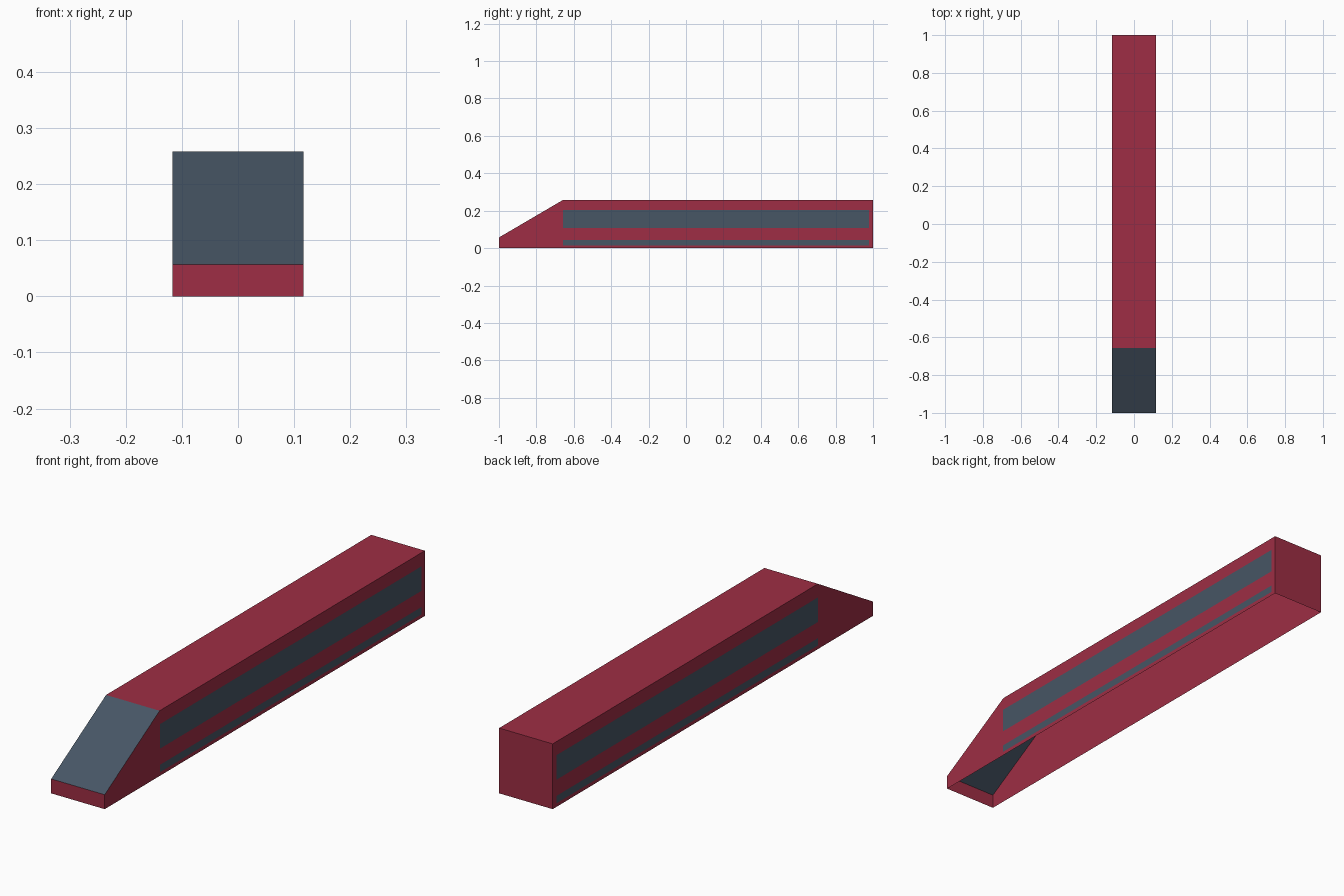
import bpy
import bmesh

cube = bpy.data.objects.get("Cube")
if cube:
    bpy.data.objects.remove(cube, do_unlink=True)

HALF = 0.117      # half width of the carriage
SHOULDER = -0.657  # where the sloped nose meets the roof


def make_material(name, color):
    mat = bpy.data.materials.new(name)
    mat.use_nodes = True
    mat.diffuse_color = color
    mat.node_tree.nodes["Principled BSDF"].inputs["Base Color"].default_value = color
    return mat


red = make_material("crimson paint", (0.342, 0.027, 0.058, 1))
slate = make_material("slate glass", (0.063, 0.093, 0.130, 1))


def make_object(name, bm, materials):
    mesh = bpy.data.meshes.new(name)
    bm.to_mesh(mesh)
    bm.free()
    for mat in materials:
        mesh.materials.append(mat)
    obj = bpy.data.objects.new(name, mesh)
    bpy.context.collection.objects.link(obj)
    return obj


# Train body: a side profile spanned across the width, open underneath
profile = [(-1, 0), (-1, 0.057), (SHOULDER, 0.258), (1, 0.258), (1, 0)]
bm = bmesh.new()
right = [bm.verts.new((-HALF, y, z)) for y, z in profile]
left = [bm.verts.new((HALF, y, z)) for y, z in profile]
bm.faces.new(right)
bm.faces.new(left[::-1])
for i in range(len(profile) - 1):
    bm.faces.new((right[i], left[i], left[i + 1], right[i + 1]))
bm.normal_update()

# The sloped nose face is the windscreen
for face in bm.faces:
    if face.normal.y < -0.1 and face.normal.z > 0.1:
        face.material_index = 1
make_object("train_body", bm, [red, slate])


# Thin side bands: long window above, narrow stripe below
def side_band(name, side, low, high):
    x = side * (HALF + 0.001)
    corners = [(SHOULDER, low), (SHOULDER, high), (0.978, high), (0.978, low)]
    bm = bmesh.new()
    verts = [bm.verts.new((x, y, z)) for y, z in corners]
    bm.faces.new(verts if side < 0 else verts[::-1])
    make_object(name, bm, [slate])


for label, side in (("left", 1), ("right", -1)):
    side_band(label + "_window_band", side, 0.108, 0.205)
    side_band(label + "_lower_stripe", side, 0.015, 0.044)
